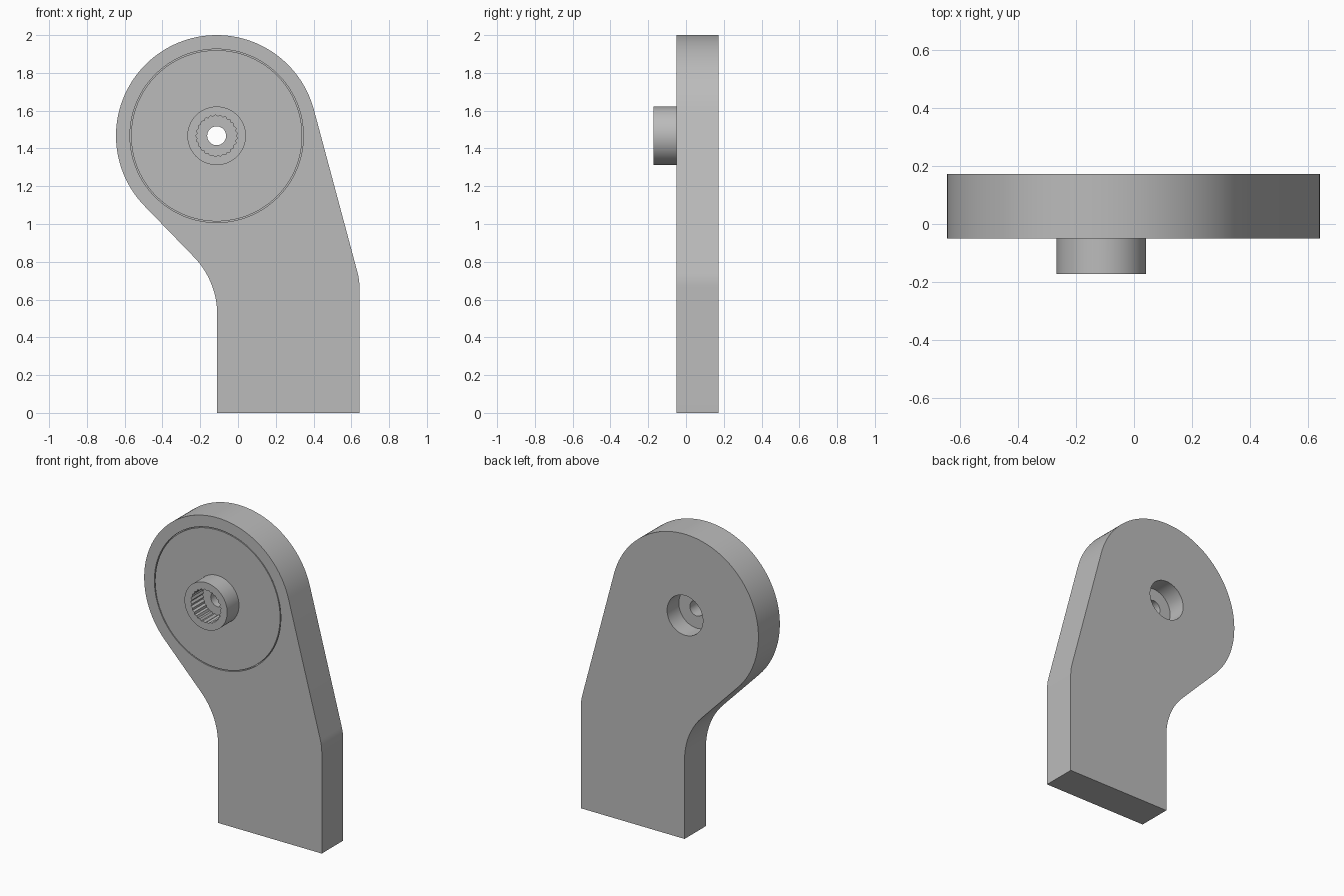
import bpy, bmesh
from math import sin, cos, tan, pi, radians

if "Cube" in bpy.data.objects:
    bpy.data.objects.remove(bpy.data.objects["Cube"], do_unlink=True)

CX, CZ, R = -0.113, 1.467, 0.533      # centre and radius of the round head
FRONT, BACK = -0.05, 0.172            # faces of the plate
BOSS, WEB = -0.172, 0.05              # boss front, back of the inner web

grey = bpy.data.materials.new("plain_grey")
grey.use_nodes = True
grey.diffuse_color = (0.5, 0.5, 0.5, 1)
grey.node_tree.nodes["Principled BSDF"].inputs["Base Color"].default_value = (0.5, 0.5, 0.5, 1)


def arc(cx, cz, r, a0, a1, n):
    """Points on an arc in the XZ plane, angles in degrees."""
    angles = [radians(a0 + (a1 - a0) * i / n) for i in range(n + 1)]
    return [(cx + r * cos(a), cz + r * sin(a)) for a in angles]


def circle(r, n=96):
    return arc(CX, CZ, r, 0, 360, n)[:-1]


def prism(name, outline, y0, y1):
    """Extrude an XZ outline from y0 to y1."""
    bm = bmesh.new()
    face = bm.faces.new([bm.verts.new((x, y0, z)) for x, z in outline])
    moved = bmesh.ops.extrude_face_region(bm, geom=[face])["geom"]
    verts = [v for v in moved if isinstance(v, bmesh.types.BMVert)]
    bmesh.ops.translate(bm, verts=verts, vec=(0, y1 - y0, 0))
    bmesh.ops.recalc_face_normals(bm, faces=bm.faces)
    mesh = bpy.data.meshes.new(name)
    bm.to_mesh(mesh)
    bm.free()
    obj = bpy.data.objects.new(name, mesh)
    bpy.context.collection.objects.link(obj)
    mesh.materials.append(grey)
    return obj


def combine(target, tool, operation):
    """Apply a boolean and discard the helper."""
    tool.hide_render = True
    mod = target.modifiers.new("combine", 'BOOLEAN')
    mod.operation, mod.object, mod.solver = operation, tool, 'EXACT'
    bpy.ops.object.select_all(action='DESELECT')
    bpy.context.view_layer.objects.active = target
    target.select_set(True)
    bpy.ops.object.modifier_apply(modifier=mod.name)
    bpy.data.objects.remove(tool, do_unlink=True)


# Plate outline: round head, slanted neck with fillets, straight foot
LEFT, RIGHT = -0.11, 0.643
bend, neck = 0.3, 0.44
tx, tz = CX + R * cos(radians(15)), CZ + R * sin(radians(15))
start_x = RIGHT - bend * (1 - cos(radians(15)))
bend_z = tz - (start_x - tx) / tan(radians(15)) - bend * sin(radians(15))
outline = arc(CX, CZ, R, 15, 225, 80)
outline += arc(LEFT - neck, 0.52, neck, 45, 0, 18)
outline += [(LEFT, 0), (RIGHT, 0)]
outline += arc(RIGHT - bend, bend_z, bend, 0, 15, 6)
arm = prism("arm_plate", outline, FRONT, BACK)

# Boss standing on the front of the head
combine(arm, prism("boss", circle(0.155), BOSS, FRONT + 0.03), 'UNION')

# Thin ring groove around the head
ring = prism("groove_cutter", circle(0.459, 128), FRONT - 0.02, FRONT + 0.02)
combine(ring, prism("groove_core", circle(0.453, 128), FRONT - 0.05, FRONT + 0.05), 'DIFFERENCE')
combine(arm, ring, 'DIFFERENCE')

# Splined socket in the boss
TEETH = 25
spline = []
for i in range(TEETH * 2):
    a, r = pi * i / TEETH, 0.111 if i % 2 else 0.102
    spline.append((CX + r * cos(a), CZ + r * sin(a)))
combine(arm, prism("socket_cutter", spline, BOSS - 0.05, FRONT), 'DIFFERENCE')

# Screw hole through the web and counterbore from the back
combine(arm, prism("hole_cutter", circle(0.05, 48), BOSS - 0.1, BACK + 0.1), 'DIFFERENCE')
combine(arm, prism("counterbore_cutter", circle(0.13, 64), WEB, BACK + 0.05), 'DIFFERENCE')

bpy.context.view_layer.objects.active = arm
arm.select_set(True)
bpy.ops.object.shade_smooth_by_angle(angle=radians(25))
